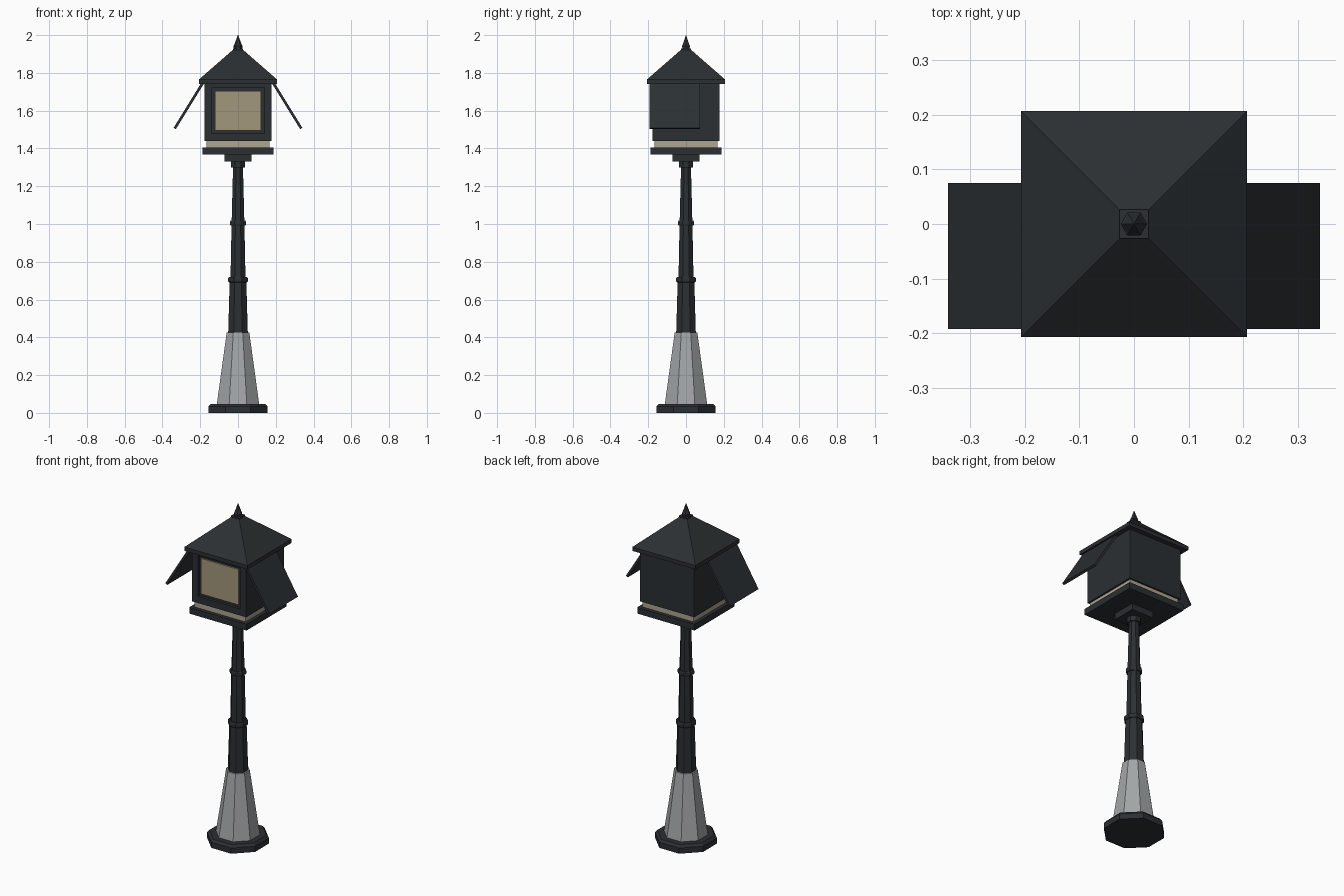
import bpy, bmesh, math
from mathutils import Vector

if "Cube" in bpy.data.objects:
    bpy.data.objects.remove(bpy.data.objects["Cube"])


def material(name, rgb):
    m = bpy.data.materials.new(name)
    m.diffuse_color = (*rgb, 1)
    m.use_nodes = True
    m.node_tree.nodes["Principled BSDF"].inputs["Base Color"].default_value = m.diffuse_color
    return m


DARK = material("dark_metal", (0.024, 0.029, 0.032))
STONE = material("grey_stone", (0.36, 0.38, 0.39))
GLASS = material("warm_glass", (0.36, 0.31, 0.20))
CREAM = material("cream_trim", (0.42, 0.37, 0.28))


def finish(name, bm, mat):
    bmesh.ops.recalc_face_normals(bm, faces=bm.faces)
    mesh = bpy.data.meshes.new(name)
    bm.to_mesh(mesh)
    bm.free()
    mesh.materials.append(mat)
    ob = bpy.data.objects.new(name, mesh)
    bpy.context.collection.objects.link(ob)
    return ob


def lathe(name, profile, sides, mat, turn=0.5):
    """Stack of regular polygons; profile is (apothem, z) pairs, flat side to the front."""
    bm = bmesh.new()
    k = 1 / math.cos(math.pi / sides)
    rings = []
    for r, z in profile:
        angles = [2 * math.pi * (i + turn) / sides for i in range(sides)]
        rings.append([bm.verts.new((r * k * math.cos(a), r * k * math.sin(a), z)) for a in angles])
    for low, high in zip(rings, rings[1:]):
        for i in range(sides):
            j = (i + 1) % sides
            bm.faces.new((low[i], low[j], high[j], high[i]))
    bm.faces.new(rings[0][::-1])
    bm.faces.new(rings[-1])
    return finish(name, bm, mat)


def slab(name, half, z0, z1, mat):
    return lathe(name, [(half, z0), (half, z1)], 4, mat)


# Octagonal foot and pedestal
lathe("foot", [(0.157, 0), (0.157, 0.033), (0.145, 0.048)], 8, DARK)
lathe("pedestal", [(0.112, 0.048), (0.06, 0.425)], 8, STONE)

# Tapered post in three sections, with a ring at each joint
lathe("post_lower", [(0.052, 0.42), (0.044, 0.70)], 8, DARK)
lathe("post_middle", [(0.040, 0.70), (0.034, 1.00)], 8, DARK)
lathe("post_upper", [(0.034, 1.00), (0.026, 1.31)], 8, DARK)
for name, r, z in (("lower_ring", 0.052, 0.705), ("upper_ring", 0.042, 1.005)):
    lathe(name, [(r - 0.004, z - 0.014), (r, z - 0.008), (r, z + 0.008), (r - 0.004, z + 0.014)], 8, DARK)
lathe("post_collar", [(0.036, 1.30), (0.036, 1.335)], 8, DARK)

# Support block, tray and light strip beneath the cabinet
slab("support_block", 0.072, 1.33, 1.372, DARK)
slab("tray", 0.188, 1.368, 1.405, DARK)
slab("light_strip", 0.167, 1.405, 1.445, CREAM)

# Cabinet with a recessed front window
bm = bmesh.new()
bmesh.ops.create_cube(bm, size=1)
for v in bm.verts:
    v.co = Vector((v.co.x * 0.356, v.co.y * 0.356, 1.60 + v.co.z * 0.32))
bm.normal_update()
front = min(bm.faces, key=lambda f: f.calc_center_median().y)
bmesh.ops.inset_region(bm, faces=[front], thickness=0.055)
bmesh.ops.translate(bm, verts=bmesh.ops.extrude_discrete_faces(bm, faces=[front])["faces"][0].verts,
                    vec=(0, 0.016, 0))
finish("cabinet", bm, DARK)

bm = bmesh.new()
bmesh.ops.create_cube(bm, size=1)
for v in bm.verts:
    v.co = Vector((v.co.x * 0.246, -0.166 + v.co.y * 0.008, 1.60 + v.co.z * 0.21))
finish("window_pane", bm, GLASS)

# Open side flaps, hinged under the eaves
for side, s in (("left", -1), ("right", 1)):
    profile = [(0.181, 1.742), (0.193, 1.749), (0.341, 1.509), (0.329, 1.502)]
    bm = bmesh.new()
    face = bm.faces.new([bm.verts.new((s * x, -0.193, z)) for x, z in profile])
    ext = bmesh.ops.extrude_face_region(bm, geom=[face])["geom"]
    bmesh.ops.translate(bm, verts=[g for g in ext if isinstance(g, bmesh.types.BMVert)],
                        vec=(0, 0.268, 0))
    finish(side + "_flap", bm, DARK)

# Hipped roof and finial
lathe("roof", [(0.207, 1.742), (0.207, 1.765), (0.027, 1.922)], 4, DARK)
slab("finial_block", 0.027, 1.918, 1.93, DARK)
lathe("finial", [(0.019, 1.93), (0.021, 1.942), (0.017, 1.95), (0.001, 2.0)], 6, DARK, 0)
